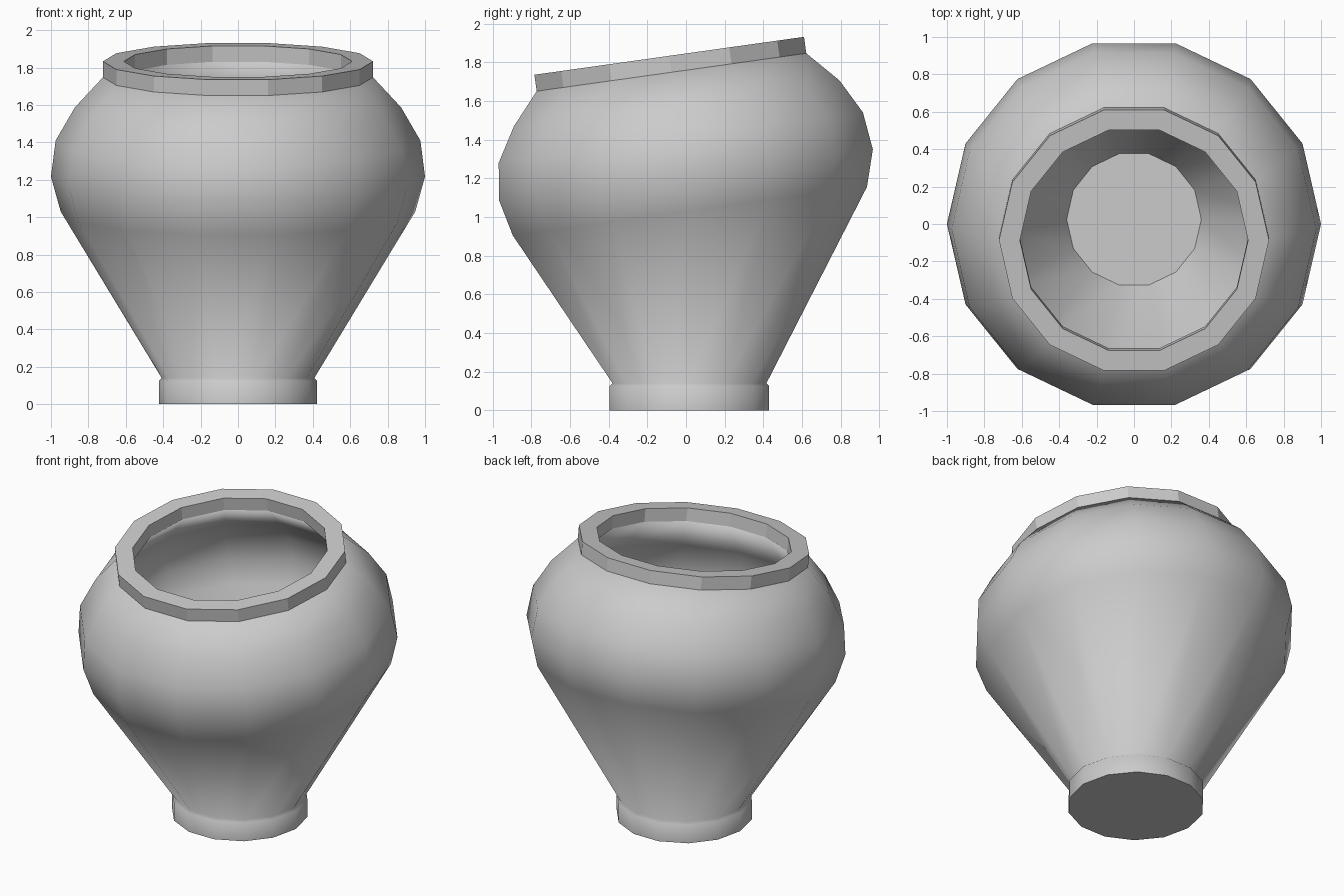
import bpy, bmesh
from math import cos, sin, tau, radians

if "Cube" in bpy.data.objects:
    bpy.data.objects.remove(bpy.data.objects["Cube"])

SIDES = 14


def ring(bm, radius, y, z, tilt):
    """One polygon ring centred on (0, y, z), tipped towards the front."""
    t = radians(tilt)
    verts = []
    for i in range(SIDES):
        a = tau * i / SIDES
        d = radius * sin(a)
        verts.append(bm.verts.new((radius * cos(a), y + d * cos(t), z + d * sin(t))))
    return verts


def loft(name, rings, smooth, caps):
    """Skin a list of (radius, y, z, tilt) rings; caps closes both ends."""
    bm = bmesh.new()
    loops = [ring(bm, *r) for r in rings]
    for lo, hi in zip(loops, loops[1:]):
        for i in range(SIDES):
            j = (i + 1) % SIDES
            bm.faces.new((lo[i], lo[j], hi[j], hi[i])).smooth = smooth
    if caps:
        bm.faces.new(loops[0][::-1])
        bm.faces.new(loops[-1])
    mesh = bpy.data.meshes.new(name)
    bm.to_mesh(mesh)
    bm.free()
    obj = bpy.data.objects.new(name, mesh)
    bpy.context.collection.objects.link(obj)
    return obj


# Foot, leaning belly and shoulder outside, then the inner wall down to the floor
outside = [
    (0.423, 0.018, 0.0, 0), (0.423, 0.018, 0.125, 0), (0.408, 0.018, 0.14, 0),
    (0.948, 0.02, 1.03, 7.8), (1.0, 0.0, 1.217, 7.8), (0.975, -0.027, 1.41, 7.9),
    (0.872, -0.048, 1.587, 8), (0.722, -0.075, 1.748, 8),
]
inside = [
    (0.61, -0.075, 1.748, 8), (0.80, -0.045, 1.53, 8), (0.885, -0.02, 1.385, 7.9),
    (0.905, 0.0, 1.22, 7.8), (0.86, 0.02, 1.07, 7.8), (0.36, 0.025, 0.22, 0),
]
loft("jar_body", outside + inside, True, True)

# Flat-faced tilted rim
rim = [
    (0.722, -0.075, 1.748, 8), (0.722, -0.087, 1.833, 8),
    (0.61, -0.087, 1.833, 8), (0.61, -0.075, 1.748, 8),
]
loft("rim", rim, False, False)
